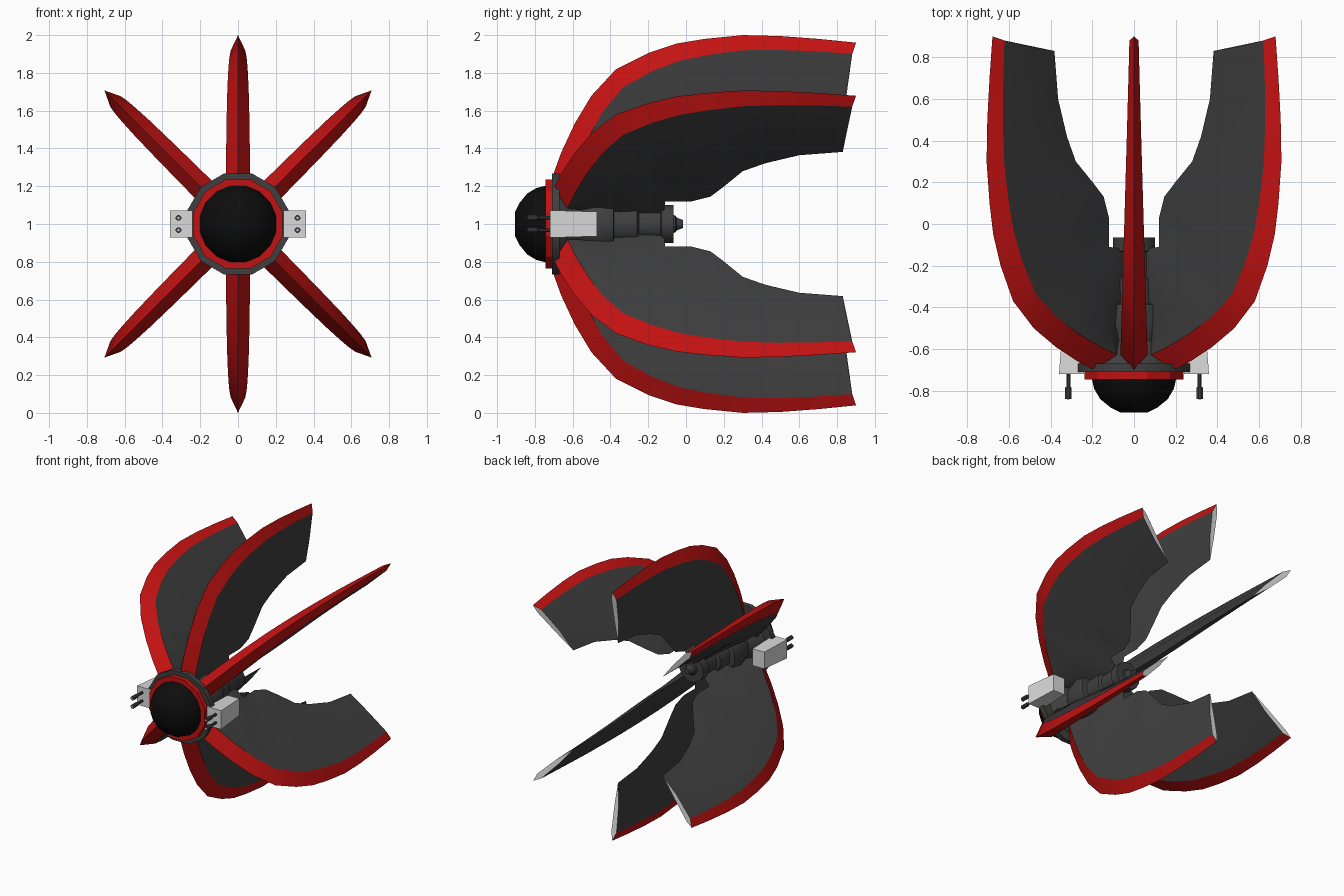
import bpy, bmesh, math
from mathutils import Matrix, Vector

cube = bpy.data.objects.get("Cube")
if cube:
    bpy.data.objects.remove(cube, do_unlink=True)


def material(name, rgb):
    m = bpy.data.materials.new(name)
    m.use_nodes = True
    m.diffuse_color = (*rgb, 1)
    m.node_tree.nodes["Principled BSDF"].inputs["Base Color"].default_value = (*rgb, 1)
    return m


GREY = material("dark grey", (0.05, 0.05, 0.05))
RED = material("red", (0.55, 0.006, 0.006))
BLACK = material("black", (0.004, 0.004, 0.004))
PALE = material("pale grey", (0.7, 0.7, 0.7))
AXIS_Z = 1.0


def finish(name, bm, mats, angle=None):
    bmesh.ops.recalc_face_normals(bm, faces=bm.faces)
    me = bpy.data.meshes.new(name)
    bm.to_mesh(me)
    bm.free()
    for m in mats:
        me.materials.append(m)
    ob = bpy.data.objects.new(name, me)
    bpy.context.collection.objects.link(ob)
    if angle:
        bpy.ops.object.select_all(action='DESELECT')
        ob.select_set(True)
        bpy.context.view_layer.objects.active = ob
        bpy.ops.object.shade_smooth_by_angle(angle=math.radians(angle))
    return ob


def lathe(name, profile, mat, sides=12, x=0, z=AXIS_Z, angle=None, closed=False):
    """Turn (y, radius) points about an axis running front to back."""
    bm = bmesh.new()
    rings = []
    for y, r in profile:
        ring = []
        for i in range(sides):
            a = math.tau * (i + 0.5) / sides
            ring.append(bm.verts.new((x + r * math.cos(a), y, z + r * math.sin(a))))
        rings.append(ring)
    pairs = list(zip(rings, rings[1:]))
    if closed:
        pairs.append((rings[-1], rings[0]))
    else:
        bm.faces.new(rings[0])
        bm.faces.new(rings[-1])
    for a, b in pairs:
        for i in range(sides):
            j = (i + 1) % sides
            bm.faces.new((a[i], a[j], b[j], b[i]))
    return finish(name, bm, [mat], angle)


# Fuselage, stepped towards the tail, with the nose collar and dome
lathe("fuselage", [(-.71, .278), (-.67, .278), (-.67, .21), (-.56, .148), (-.47, .17),
                   (-.385, .152), (-.38, .115), (-.26, .112), (-.25, .09), (-.135, .092),
                   (-.13, .104), (-.065, .104)], GREY, angle=35)
lathe("tail_nozzle", [(-.07, .05), (-.055, .045), (-.05, .035), (-.015, .022)], GREY)
lathe("nose_ring", [(-.745, .245), (-.71, .245), (-.71, .2), (-.745, .2)], RED, closed=True)
lathe("nose_dome", [(-.905, .065), (-.88, .115), (-.84, .165), (-.79, .195), (-.74, .207),
                    (-.70, .207)], BLACK, sides=16, angle=40)

# Wing outline as matching (y, radius) points on the outer and inner edges
OUTER = [(-.70, .27), (-.66, .38), (-.59, .53), (-.5, .68), (-.37, .82), (-.2, .905),
         (-.05, .955), (.1, .98), (.3, 1), (.5, .995), (.7, .98), (.9, .96)]
INNER = [(-.56, .1), (-.42, .08), (-.25, .06), (-.12, .06), (-.11, .17), (.03, .17),
         (.13, .205), (.2, .28), (.3, .395), (.42, .455), (.6, .515), (.83, .54)]


def wing(name, degrees):
    bm = bmesh.new()
    loops = []
    for (oy, orad), (iy, irad) in zip(OUTER, INNER):
        o, n = Vector((0, oy, orad)), Vector((0, iy, irad))
        t = (oy + .7) / 1.6
        half = .065 - .043 * t
        band = (.115 - .055 * t) / (n - o).length
        loop = [bm.verts.new(o)]
        for f, w in ((band, 1), (.6, .8)):
            loop.append(bm.verts.new(o.lerp(n, f) + Vector((half * w, -.01 * t, 0))))
        loop.append(bm.verts.new(n))
        for f, w in ((.6, .8), (band, 1)):
            loop.append(bm.verts.new(o.lerp(n, f) + Vector((-half * w, -.01 * t, 0))))
        loops.append(loop)
    count = len(loops[0])
    for a, b in zip(loops, loops[1:]):
        for i in range(count):
            j = (i + 1) % count
            f = bm.faces.new((a[i], a[j], b[j], b[i]))
            # the leading bevel on either side is painted
            f.material_index = 1 if i in (0, count - 1) else 0
    bm.faces.new(loops[0]).material_index = 1
    bm.faces.new(loops[-1]).material_index = 2
    turn = Matrix.Rotation(math.radians(degrees), 4, 'Y')
    bmesh.ops.transform(bm, verts=bm.verts, matrix=Matrix.Translation((0, 0, AXIS_Z)) @ turn)
    finish(name, bm, [GREY, RED, PALE], angle=20)


for label, degrees in (("top", 0), ("upper_left", 45), ("lower_left", 135), ("bottom", 180),
                       ("lower_right", 225), ("upper_right", 315)):
    wing(label + "_wing", degrees)

# Gun pods with twin barrels on each side
for label, side in (("left", 1), ("right", -1)):
    bm = bmesh.new()
    bmesh.ops.create_cube(bm, size=1)
    for v in bm.verts:
        back = v.co.y > 0
        outside = v.co.x > 0
        x = (.34 if back else .36) if outside else .24
        v.co = (side * x, -.47 if back else -.72, AXIS_Z + v.co.z * (.13 if back else .145))
    finish(label + "_gun_pod", bm, [PALE])
    for level, dz in (("upper", .032), ("lower", -.032)):
        tag = f"{label}_{level}"
        place = dict(sides=8, x=side * .315, z=AXIS_Z + dz)
        lathe(tag + "_barrel", [(-.84, .016), (-.785, .016), (-.78, .01), (-.71, .01)],
              GREY, **place)
        lathe(tag + "_muzzle", [(-.842, .006), (-.838, .006)], PALE, **place)
